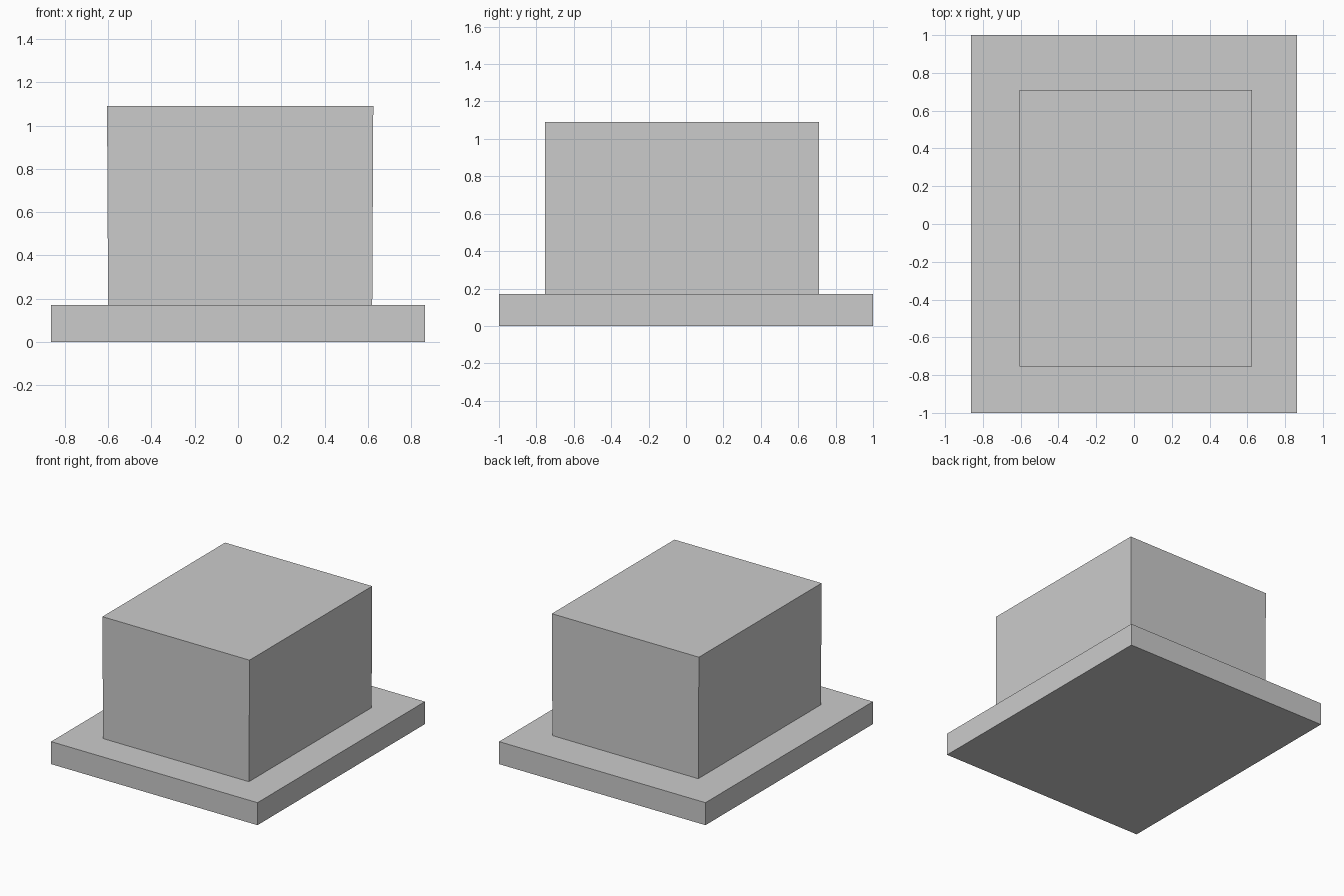
import bpy
import bmesh

cube = bpy.data.objects.get("Cube")
if cube:
    bpy.data.objects.remove(cube, do_unlink=True)

# Single plain grey
grey = bpy.data.materials.new("plain_grey")
grey.use_nodes = True
colour = (0.6, 0.6, 0.6, 1)
grey.diffuse_color = colour
grey.node_tree.nodes["Principled BSDF"].inputs["Base Color"].default_value = colour


def box(name, low, high, flare=0.0):
    """Box between two corners; flare widens the top along x."""
    bm = bmesh.new()
    bmesh.ops.create_cube(bm, size=1)
    for v in bm.verts:
        top, side = v.co.z > 0, 1 if v.co.x > 0 else -1
        v.co = [h if c > 0 else l for c, l, h in zip(v.co, low, high)]
        if top:
            v.co.x += side * flare
    mesh = bpy.data.meshes.new(name)
    bm.to_mesh(mesh)
    bm.free()
    mesh.materials.append(grey)
    obj = bpy.data.objects.new(name, mesh)
    bpy.context.collection.objects.link(obj)
    return obj


# Wide flat slab with a tall, slightly off-centre block on it
box("base_slab", (-0.863, -1, 0), (0.863, 1, 0.17))
box("upper_block", (-0.6, -0.755, 0.17), (0.62, 0.71, 1.09), flare=0.005)
